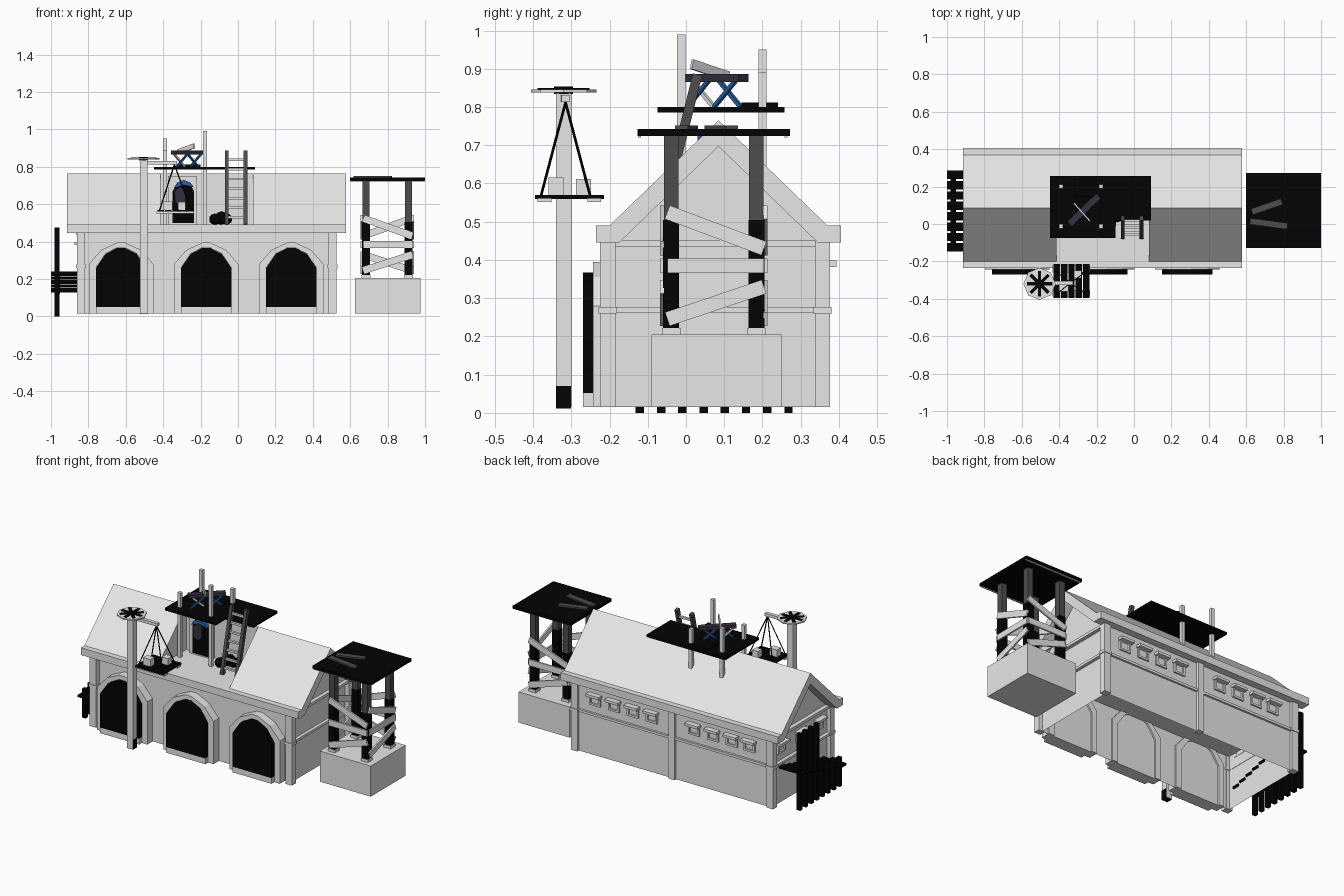
import bpy, bmesh, math
from mathutils import Vector, Matrix

if "Cube" in bpy.data.objects:
    bpy.data.objects.remove(bpy.data.objects["Cube"])

def material(name, rgb):
    m = bpy.data.materials.new(name)
    m.diffuse_color = (*rgb, 1)
    m.use_nodes = True
    m.node_tree.nodes["Principled BSDF"].inputs["Base Color"].default_value = m.diffuse_color
    return m

GREY = material("light grey", (0.8, 0.8, 0.8))
BLACK = material("black", (0.001, 0.001, 0.001))
DARK = material("dark grey", (0.075, 0.075, 0.075))
PURPLE = material("dark purple", (0.035, 0.03, 0.055))
BLUE = material("blue", (0.02, 0.11, 0.4))

def finish(name, bm, mat):
    bmesh.ops.recalc_face_normals(bm, faces=bm.faces)
    me = bpy.data.meshes.new(name)
    bm.to_mesh(me)
    bm.free()
    me.materials.append(mat)
    ob = bpy.data.objects.new(name, me)
    bpy.context.collection.objects.link(ob)
    return ob

def box(name, x0, x1, y0, y1, z0, z1, mat=GREY, open_bottom=False):
    bm = bmesh.new()
    bmesh.ops.create_cube(bm, size=1)
    for v in bm.verts:
        v.co = Vector(((x0+x1)/2 + v.co.x*(x1-x0), (y0+y1)/2 + v.co.y*(y1-y0), (z0+z1)/2 + v.co.z*(z1-z0)))
    if open_bottom:
        low = [f for f in bm.faces if f.calc_center_median().z < z0 + 1e-4]
        bmesh.ops.delete(bm, geom=low, context='FACES')
    return finish(name, bm, mat)

def prism(name, pts, axis, a, b, mat=GREY):
    """Extrude a 2D outline along an axis: x -> (y,z), y -> (x,z), z -> (x,y)."""
    put = {'x': lambda p, t: (t, *p), 'y': lambda p, t: (p[0], t, p[1]), 'z': lambda p, t: (*p, t)}[axis]
    bm = bmesh.new()
    lo = [bm.verts.new(put(p, a)) for p in pts]
    hi = [bm.verts.new(put(p, b)) for p in pts]
    bm.faces.new(lo)
    bm.faces.new(hi)
    for i in range(len(pts)):
        j = (i+1) % len(pts)
        bm.faces.new((lo[i], lo[j], hi[j], hi[i]))
    return finish(name, bm, mat)

def beam(name, p, q, w, h, mat=GREY, up=(0, 0, 1)):
    """Rectangular bar from p to q; h is measured along the up hint."""
    p, q = Vector(p), Vector(q)
    d = (q-p).normalized()
    s = d.cross(Vector(up)).normalized()
    u = s.cross(d)
    bm = bmesh.new()
    bmesh.ops.create_cube(bm, size=1)
    for v in bm.verts:
        v.co = (p+q)/2 + d*v.co.x*(q-p).length + s*v.co.y*w + u*v.co.z*h
    return finish(name, bm, mat)

# --- house walls, hollow and open below, with a low ceiling
box("house_walls", -0.84, 0.50, -0.19, 0.36, 0.015, 0.45, GREY, True)
box("ceiling", -0.838, 0.498, -0.188, 0.358, 0.35, 0.36)
for x in (-0.84, 0.505):
    for y in (-0.205, 0.357):
        box("corner_pillar", x-0.022, x+0.022, y-0.02, y+0.02, 0.015, 0.45)
        box("pillar_collar", x-0.027, x+0.027, y-0.024, y+0.024, 0.26, 0.277)
box("back_middle_pillar", -0.185, -0.145, 0.34, 0.377, 0.015, 0.45)
box("back_band", -0.85, 0.515, 0.355, 0.372, 0.262, 0.277)
for x in (-0.85, 0.508):
    box("end_band", x-0.012, x+0.012, -0.2, 0.36, 0.262, 0.277)
    box("end_top_beam", x-0.015, x+0.015, -0.2, 0.37, 0.435, 0.452)

# --- roof with a flat terrace cut into the front slope
shell = [(-.235, .445), (-.235, .49), (-.2, .49), (.085, .765), (.37, .49), (.405, .49), (.405, .445),
         (.345, .445), (.085, .697), (-.175, .445)]
gable = [(-.19, .448), (.085, .715), (.36, .448)]
prism("left_roof", shell, 'x', -0.915, -0.415)
prism("right_roof", shell, 'x', 0.08, 0.578)
prism("left_gable", gable, 'x', -0.84, -0.4155)
prism("right_gable", gable, 'x', 0.0805, 0.50)
prism("terrace_and_back_roof", [(-.235, .445), (-.235, .49), (.085, .49), (.085, .765), (.37, .49),
                                (.405, .49), (.405, .445)], 'x', -0.415, 0.08)

# --- arched doors
def arch(cx, w, s, m, top, bottom):
    return [(cx-w, bottom), (cx-w, s), (cx-w*.62, m), (cx-.02, top), (cx+.02, top), (cx+w*.62, m), (cx+w, s), (cx+w, bottom)]
for cx in (-0.625, -0.17, 0.285):
    outer = arch(cx, .172, .28, .355, .395, .015)
    inner = arch(cx, .135, .26, .335, .368, .015)
    prism("door_frame", outer + inner[::-1], 'y', -0.243, -0.18)
    prism("arched_door", arch(cx, .134, .26, .334, .367, .05), 'y', -0.27, -0.2, BLACK)
    box("door_sill", cx-.135, cx+.135, -0.27, -0.19, 0.015, 0.052)

# --- small windows on the back and left end
def window(cx, cy, along_x):
    for u0, u1, z0, z1, d in ((-.038, -.026, .325, .385, .01), (.026, .038, .325, .385, .01),
                              (-.03, .03, .325, .337, .01), (-.045, .045, .382, .398, .034)):
        if along_x:
            box("window_frame", cx+u0, cx+u1, cy-.002, cy+d, z0, z1)
        else:
            box("window_frame", cx-d, cx+.002, cy+u0, cy+u1, z0, z1)
for x in (.37, .24, .11, -.02, -.31, -.44, -.57, -.69):
    window(x, 0.36, True)
for y in (.27, .085, -.1):
    window(-0.84, y, False)

# --- stepped black staircase on piles at the left end
for i in range(8):
    y = 0.268 - i*0.0555
    z = 0.24 - 0.0143*i
    box("stair_pile", -0.98, -0.955, y-.011, y+.011, 0, 0.475 if i < 4 else z + .04, BLACK)
    box("stair_tread", -1.0, -0.83, y-.027, y+.018, z-.012, z, BLACK)
    if i < 7:
        beam("stair_stringer", (-.967, y, z-.012), (-.967, y-.0555, z-.026), .03, .012, BLACK)

# --- side tower
box("tower_base", 0.625, 0.975, -0.09, 0.25, 0.015, 0.205)
X, Y = (0.685, 0.912), (-0.039, 0.184)
for x in X:
    for y in Y:
        box("tower_post", x-.019, x+.019, y-.019, y+.019, 0.21, 0.725, DARK)
        box("post_wrap", x-.021, x+.021, y-.021, y+.021, 0.22, 0.505, BLACK)
        box("post_foot", x-.024, x+.024, y-.024, y+.024, 0.2, 0.222)
for z0, z1 in ((.525, .43), (.385, .385), (.245, .33)):
    for x in (X[0]-.024, X[1]+.024):
        beam("tower_brace", (x, Y[0]-.01, z0), (x, Y[1]+.02, z1), .01, .038)
    for y, a, b in ((Y[0]-.024, z0, z1), (Y[1]+.024, z1, z0)):
        beam("tower_brace", (X[0]-.015, y, a), (X[1]+.02, y, b), .01, .038)
for y in (-.122, .262):
    box("tower_deck_edge", 0.602, 0.998, y-.004, y+.004, 0.72, 0.729)
box("tower_deck", 0.6, 1.0, -0.127, 0.272, 0.724, 0.742, BLACK)
beam("loose_plank", (.63, .065, .746), (.79, .12, .746), .034, .01, DARK)
beam("loose_plank", (.62, .015, .746), (.82, -.012, .746), .034, .01, DARK)

# --- roof platform, L-shaped, on four posts
prism("lookout_deck", [(-.45, -.075), (-.1, -.075), (-.1, .02), (.092, .02), (.092, .257), (-.45, .257)], 'z', .785, .8, BLACK)
for x, y, top in ((-.39, .2, .95), (-.177, .2, .89), (-.39, -.012, .89), (-.177, -.012, .99)):
    box("lookout_post", x-.011, x+.011, y-.011, y+.011, 0.48, top)

# --- trestle table with crossed legs
a, b = Vector((-.345, .0, .876)), Vector((-.19, .15, .876))
beam("table_top", a, b, .036, .02, PURPLE)
n = Vector((1, -1, 0)).normalized()
d = (b-a).normalized()
for t in (.25, .72):
    c = a.lerp(b, t)
    c.z = .8
    for s, m in ((1, BLUE), (-1, GREY if t < .5 else BLUE)):
        beam("table_leg", c - d*.04*s + n*.01*s, c + d*.04*s + n*.01*s + Vector((0, 0, .068)), .01, .01, m)
beam("tilted_board", (-.32, .11, .88), (-.235, .015, .912), .008, .026)
box("deck_mat", -0.32, -0.2, 0.145, 0.24, 0.8, 0.812, BLACK)

# --- ladder up to the lookout
for x in (-.06, .04):
    beam("ladder_rail", (x, -.068, .49), (x, .03, .885), .02, .025, DARK, (0, -1, 0))
for i in range(7):
    t = .1 + i*.13
    beam("ladder_rung", (-.06, -.068+.098*t, .49+.395*t), (.04, -.068+.098*t, .49+.395*t), .014, .012, GREY)

# --- terrace doorway, awning and hanging cloth
box("doorway_frame", -0.375, -0.22, 0.06, 0.087, 0.49, 0.75)
prism("doorway", [(-.35, .5), (-.35, .67), (-.32, .715), (-.26, .715), (-.235, .67), (-.235, .5)], 'y', .053, .07, BLACK)
prism("door_awning", [(-.345, .685), (-.325, .715), (-.29, .73), (-.255, .715), (-.235, .69), (-.29, .702)], 'y', .03, .055, BLUE)
prism("hanging_cloth", [(-.335, .61), (-.34, .67), (-.31, .695), (-.28, .67), (-.28, .61), (-.305, .59)], 'y', .04, .054, PURPLE)

# --- black sacks on the terrace
for x, y, r in ((-.125, .0, .03), (-.06, .045, .03), (-.12, .04, .028), (-.09, .045, .036)):
    bm = bmesh.new()
    bmesh.ops.create_icosphere(bm, subdivisions=2, radius=r, matrix=Matrix.Translation((x, y, .49 + r)))
    finish("sack", bm, BLACK)

# --- hoist: post, wheel, arm and hanging tray
cx, cy = -.505, -.32
box("hoist_post", cx-.02, cx+.02, cy-.02, cy+.02, 0.015, 0.835)
box("hoist_shoe", cx-.019, cx+.022, cy-.0195, cy+.0195, 0.012, 0.07, BLACK)
def ring(r):
    return [(cx + r*math.cos(math.pi*k/4), cy + r*math.sin(math.pi*k/4)) for k in range(8)]
prism("hoist_wheel", ring(.086), 'z', .838, .846)
for k in range(8):
    g = math.pi*k/4
    beam("wheel_spoke", (cx, cy, .847), (cx+.068*math.cos(g), cy+.068*math.sin(g), .847), .018, .006, BLACK)
prism("wheel_hub", ring(.025), 'z', .834, .853, BLACK)
apex = (-.34, -.315, .812)
beam("hoist_arm", (cx, -.318, .822), (-.325, -.315, .822), .022, .018)
for i in range(5):
    x = -.43 + i*.0395
    box("tray_board", x, x+.034, -.395, -.215, .56, .57, BLACK)
for y in (-.37, -.24):
    box("tray_batten", -.435, -.235, y-.018, y+.018, .551, .561)
for x in (-.42, -.25):
    for y in (-.38, -.25):
        beam("tray_rope", apex, (x, y, .565), .005, .005, BLACK)
box("cargo_box", -.40, -.35, -.36, -.32, .57, .615)
box("cargo_box", -.32, -.28, -.288, -.248, .57, .612)
